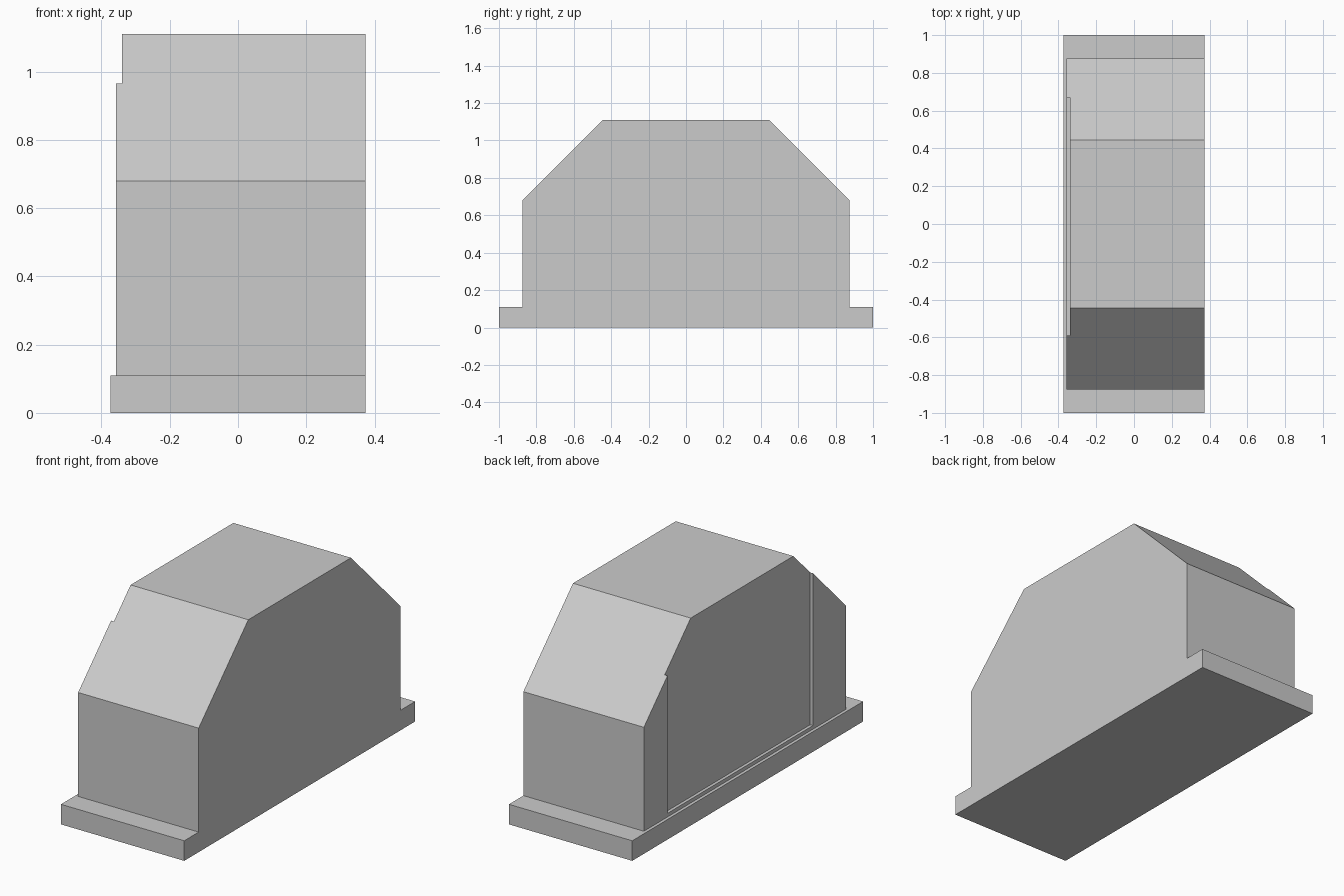
import bpy, bmesh

cube = bpy.data.objects.get("Cube")
if cube:
    bpy.data.objects.remove(cube, do_unlink=True)

HALF_WIDTH = 0.374
BODY_SIDE = -0.357     # outer wall on the panelled side
RECESS_SIDE = -0.34    # floor of the shallow recess
BASE_TOP = 0.11
SHOULDER = 0.68
ROOF = 1.11

grey = bpy.data.materials.new("light_grey")
grey.use_nodes = True
colour = (0.6, 0.6, 0.6, 1)
grey.diffuse_color = colour
grey.node_tree.nodes["Principled BSDF"].inputs["Base Color"].default_value = colour


def extrude_profile(name, outline, x0, x1):
    """Solid made by sweeping a (y, z) outline from x0 to x1."""
    bm = bmesh.new()
    face = bm.faces.new([bm.verts.new((x0, y, z)) for y, z in outline])
    swept = bmesh.ops.extrude_face_region(bm, geom=[face])["geom"]
    moved = [v for v in swept if isinstance(v, bmesh.types.BMVert)]
    bmesh.ops.translate(bm, verts=moved, vec=(x1 - x0, 0, 0))
    bmesh.ops.recalc_face_normals(bm, faces=bm.faces)
    mesh = bpy.data.meshes.new(name)
    bm.to_mesh(mesh)
    bm.free()
    mesh.materials.append(grey)
    obj = bpy.data.objects.new(name, mesh)
    bpy.context.collection.objects.link(obj)
    return obj


def cutter(name, y0, y1, z0, z1, x1):
    box = [(y0, z0), (y1, z0), (y1, z1), (y0, z1)]
    obj = extrude_profile(name, box, -1, x1)
    obj.hide_render = True
    return obj


# Housing with sloped shoulders on a wider base, mirrored front to back
half = [(1, 0), (1, BASE_TOP), (0.875, BASE_TOP), (0.875, SHOULDER), (0.445, ROOF)]
outline = half + [(-y, z) for y, z in reversed(half)]
housing = extrude_profile("housing", outline, -HALF_WIDTH, HALF_WIDTH)

# Base ledge and side panel recess, open through the roof
cutters = [
    cutter("ledge_cutter", -2, 2, BASE_TOP, 2, BODY_SIDE),
    cutter("recess_cutter", -0.59, 0.67, 0.13, 2, RECESS_SIDE),
]
for c in cutters:
    mod = housing.modifiers.new(c.name, 'BOOLEAN')
    mod.operation = 'DIFFERENCE'
    mod.solver = 'EXACT'
    mod.object = c

# Apply the cuts and remove the cutters
depsgraph = bpy.context.evaluated_depsgraph_get()
result = bpy.data.meshes.new_from_object(housing.evaluated_get(depsgraph))
housing.modifiers.clear()
housing.data = result
for c in cutters:
    bpy.data.objects.remove(c, do_unlink=True)
